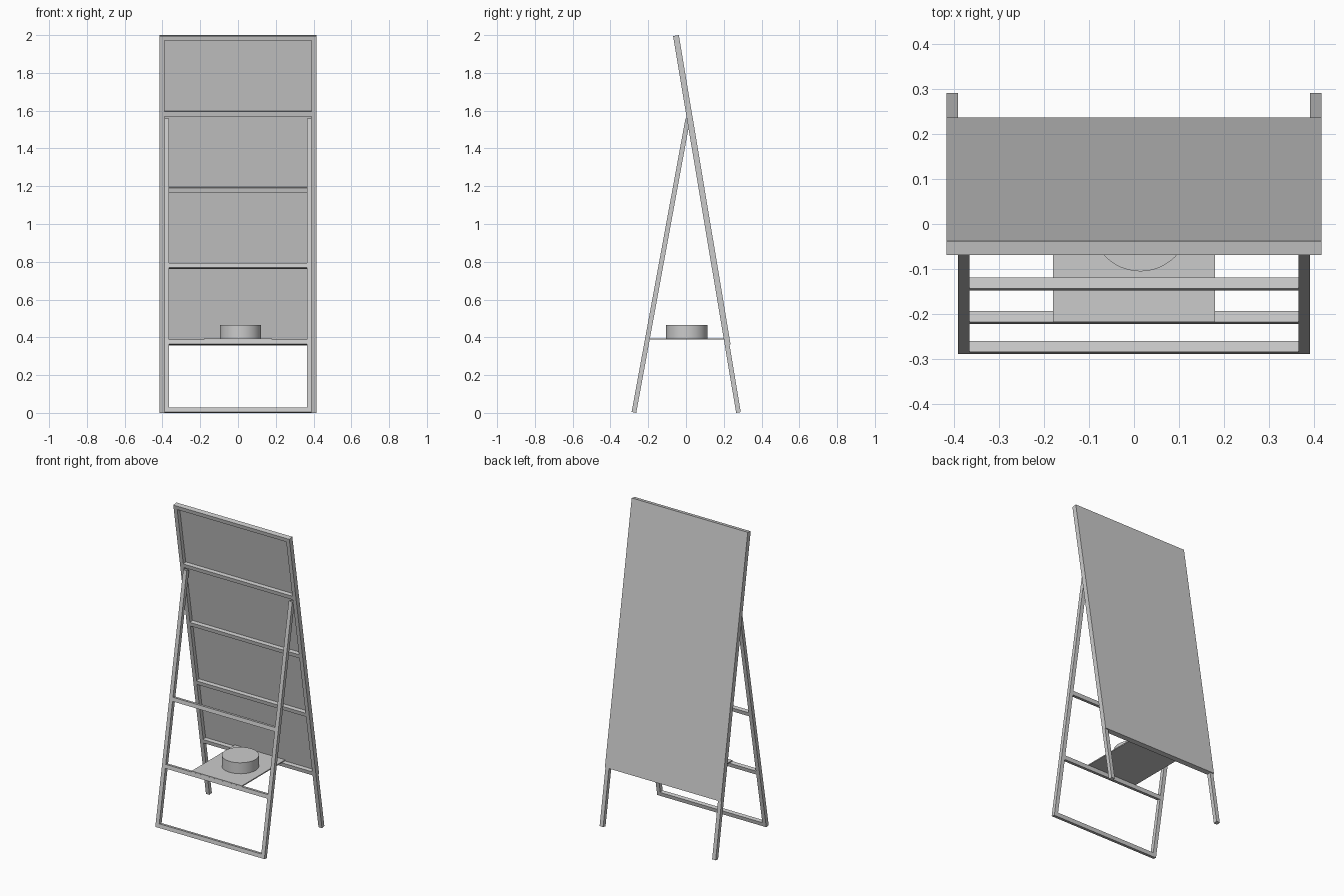
import bpy
from math import sin, cos, radians
from mathutils import Matrix, Vector

if "Cube" in bpy.data.objects:
    bpy.data.objects.remove(bpy.data.objects["Cube"])

T = 0.025          # square tube size
PANEL_T = 0.006    # board thickness


def box(name, lo, hi, frame=Matrix()):
    """Box between two corners given in the local space of a leaning frame."""
    lo, hi = Vector(lo), Vector(hi)
    bpy.ops.mesh.primitive_cube_add(size=1)
    ob = bpy.context.object
    ob.name = name
    ob.data.transform(Matrix.Translation((lo + hi) / 2) @ Matrix.Diagonal((*(hi - lo), 1)))
    ob.matrix_world = frame
    return ob


def leaning_frame(name, frame, outer, length, rungs):
    """Two legs joined by cross bars; rungs are heights along the leg."""
    inner = outer - T
    for side, x in (("left", -outer), ("right", inner)):
        box(f"{name}_leg_{side}", (x, 0, 0), (x + T, T, length), frame)
    for i, s in enumerate(rungs):
        box(f"{name}_crossbar_{i + 1}", (-inner, 0, s), (inner, T, s + T), frame)


# Main frame, leaning forward, carrying the board
a = radians(9.5)
main_len = (2 - (T + PANEL_T) * sin(a)) / cos(a)
main = Matrix.Translation((0, 0.29 - T * cos(a), 0)) @ Matrix.Rotation(a, 4, 'X')
main_rungs = [z / cos(a) - T for z in (0.382, 0.787, 1.191, 1.595)] + [main_len - T]
leaning_frame("main_frame", main, 0.415, main_len, main_rungs)

# Board on the back of the main frame
box("board", (-0.415, T, main_rungs[0]), (0.415, T + PANEL_T, main_len), main)

# Support frame, nested between the main legs
b = radians(10.4)
support = Matrix.Translation((0, -0.288, T * sin(b))) @ Matrix.Rotation(-b, 4, 'X')
leaning_frame("support_frame", support, 0.39, 1.58, (0, 0.365, 0.777))

# Shelf resting on the lower bars of both frames
box("shelf", (-0.18, -0.217, 0.388), (0.18, 0.225, 0.395))

# Round container on the shelf
bpy.ops.mesh.primitive_cylinder_add(vertices=48, radius=0.109, depth=0.071,
                                    location=(0.014, 0.004, 0.4305))
bpy.context.object.name = "round_container"
bpy.ops.object.shade_smooth_by_angle()
